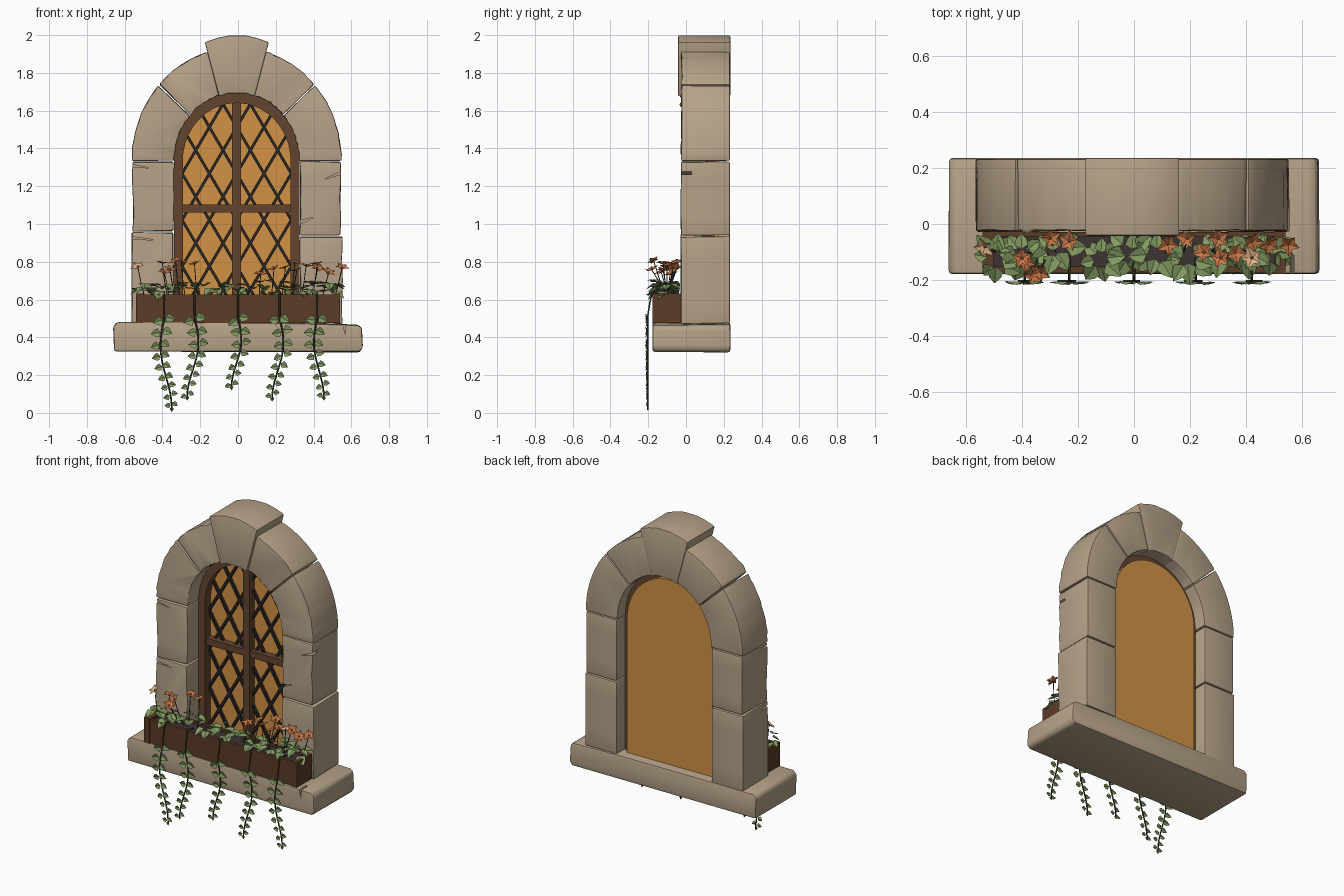
import bpy, bmesh, math, random
from mathutils import Matrix, Vector

if "Cube" in bpy.data.objects:
    bpy.data.objects.remove(bpy.data.objects["Cube"])
random.seed(4)
R = random.uniform


def mat(name, *c):
    m = bpy.data.materials.new(name)
    m.diffuse_color = (*c, 1)
    m.use_nodes = True
    m.node_tree.nodes["Principled BSDF"].inputs["Base Color"].default_value = m.diffuse_color
    return m


STONE = mat("stone", .47, .365, .25)
WOOD = mat("frame_wood", .125, .06, .028)
BOXWOOD = mat("box_wood", .105, .045, .02)
GLASS = mat("amber_glass", .64, .29, .062)
LEAD = mat("lead", .022, .018, .016)
SOIL = mat("soil", .045, .033, .032)
LEAF = mat("leaf_green", .22, .32, .12)
STEM = mat("stem_green", .05, .06, .03)
ORANGE = mat("orange_petal", .6, .19, .065)
PALE = mat("pale_petal", .75, .45, .25)


def finish(name, bm, *mats, smooth=None):
    me = bpy.data.meshes.new(name)
    bm.to_mesh(me)
    bm.free()
    for m in mats:
        me.materials.append(m)
    if smooth:
        me.shade_smooth()
        me.set_sharp_from_angle(angle=math.radians(smooth))
    ob = bpy.data.objects.new(name, me)
    bpy.context.collection.objects.link(ob)
    return ob


def prism(name, pts, y0, y1, m, bevel=0.0, jitter=0.0, smooth=None):
    """Extrude an xz outline from y0 (front) to y1 (back)."""
    bm = bmesh.new()
    f = [bm.verts.new((x + R(-jitter, jitter), y0 + R(-jitter, jitter) * .6, z + R(-jitter, jitter)))
         for x, z in pts]
    b = [bm.verts.new((x, y1, z)) for x, z in pts]
    n = len(pts)
    bm.faces.new(f)
    bm.faces.new(b[::-1])
    for i in range(n):
        bm.faces.new((f[i], b[i], b[(i + 1) % n], f[(i + 1) % n]))
    bmesh.ops.recalc_face_normals(bm, faces=bm.faces)
    if bevel:
        es = [e for e in bm.edges if e.calc_face_angle(0) > .6]
        bmesh.ops.bevel(bm, geom=es, offset=bevel, segments=2, profile=.6, affect='EDGES')
    return finish(name, bm, m, smooth=smooth)


def rect(x0, x1, z0, z1):
    return [(x0, z0), (x1, z0), (x1, z1), (x0, z1)]


CX, SPRING, SILL = -.007, 1.335, .475


def arc(a, b, t0, t1, n=12):
    return [(CX + a * math.cos(math.radians(t0 + (t1 - t0) * i / n)),
             SPRING + b * math.sin(math.radians(t0 + (t1 - t0) * i / n))) for i in range(n + 1)]


def tube(name, pts, r, m):
    cu = bpy.data.curves.new(name, 'CURVE')
    cu.dimensions = '3D'
    cu.bevel_depth, cu.bevel_resolution = r, 1
    s = cu.splines.new('POLY')
    s.points.add(len(pts) - 1)
    for p, q in zip(s.points, pts):
        p.co = (*q, 1)
    cu.materials.append(m)
    ob = bpy.data.objects.new(name, cu)
    bpy.context.collection.objects.link(ob)


# Stone jambs and arch blocks
blocks = {}
for side, name in ((-1, "left"), (1, "right")):
    mid = .955 if side < 0 else .935
    for lvl, (z0, z1) in (("lower", (SILL, mid)), ("upper", (mid + .006, SPRING - .004))):
        xo = CX + side * (.558 if lvl == "lower" else .55)
        xi = CX + side * .335
        zs = [z0 + (z1 - z0) * i / 4 for i in range(5)]
        pts = [(xi, z) for z in zs] + [(xo, z) for z in zs[::-1]]
        k = f"{name}_jamb_{lvl}"
        blocks[k] = prism(k, pts, -.026, .232, STONE, .009, .005, 40)
    for i, (t0, t1) in enumerate(((0, 41.5), (42.3, 74))):
        if side < 0:
            t0, t1 = 180 - t0, 180 - t1
        k = f"{name}_arch_{i + 1}"
        blocks[k] = prism(k, arc(.555, .6, t0, t1) + arc(.33, .36, t1, t0), -.024, .232,
                          STONE, .009, .003, 40)
key = [(-.176, 1.962), (-.11, 1.985), (-.05, 1.997), (.04, 1.998), (.1, 1.985), (.163, 1.962),
       (.088, 1.675), (.04, 1.692), (-.05, 1.692), (-.1, 1.675)]
prism("keystone", key, -.042, .235, STONE, .009, 0, 40)

# Sill slab with worn, slightly skewed ends
sill = [(-.655, .325), (.645, .32), (.66, .345), (.655, .45), (.635, .468), (.3, .476),
        (-.3, .48), (-.64, .48), (-.66, .46)]
blocks["sill"] = prism("sill", sill, -.178, .235, STONE, .014, .003, 40)

# Chipped cracks cut into the stones
for k, tip, a, b in (("right_jamb_upper", (.45, 1.235), (.57, 1.27), (.57, 1.288)),
                     ("right_jamb_upper", (.40, 1.035), (.31, .99), (.31, 1.015)),
                     ("left_jamb_upper", (-.46, 1.295), (-.58, 1.305), (-.58, 1.32)),
                     ("left_jamb_lower", (-.44, .915), (-.58, .92), (-.58, .935)),
                     ("sill", (.57, .41), (.55, .49), (.57, .49))):
    front = -.2 if k == "sill" else -.06
    c = prism("crack_cutter", [tip, a, b], front, front + .09, STONE)
    c.hide_render = True
    c.hide_viewport = False
    c.display_type = 'WIRE'
    mod = blocks[k].modifiers.new("crack", 'BOOLEAN')
    mod.operation, mod.object = 'DIFFERENCE', c

# Window frame, pane, mullion and transom
FY0, FY1 = .085, .15
outer = [(CX + .333, SILL)] + arc(.333, .36, 0, 180, 32) + [(CX - .333, SILL)]
inner = [(CX - .285, SILL)] + arc(.285, .305, 180, 0, 32) + [(CX + .285, SILL)]
prism("window_frame", outer + inner, FY0, FY1, WOOD, smooth=35)
pane = [(CX + .3, SILL)] + arc(.3, .32, 0, 180, 32) + [(CX - .3, SILL)]
prism("glass_pane", pane, .14, .175, GLASS, smooth=35)
prism("mullion", rect(CX - .024, CX + .024, SILL, SPRING + .32), FY0 + .008, FY1, WOOD)
prism("transom", rect(CX - .3, CX + .3, 1.06, 1.102), FY0 + .012, FY1, WOOD)
prism("bottom_rail", rect(CX - .3, CX + .3, SILL, SILL + .05), FY0 + .004, FY1, WOOD)


def inside(x, z):
    d = abs(x)
    return d < .288 and SILL < z and (z < SPRING or (d / .288) ** 2 + ((z - SPRING) / .308) ** 2 < 1)


# Diagonal lead lattice clipped to the pane
bm = bmesh.new()
SLOPE, STEP, W = 1.7, .1445, .0075
for s in (-1, 1):
    for i in range(-9, 10):
        zs = [.48 + .004 * j for j in range(295)]
        zs = [z for z in zs if inside((i + .5) * STEP + s * (z - 1.39) / SLOPE, z)]
        if len(zs) < 6:
            continue
        a, b = [Vector((CX + (i + .5) * STEP + s * (z - 1.39) / SLOPE, .132, z)) for z in (zs[0], zs[-1])]
        d = b - a
        rot = Matrix.Rotation(math.atan2(d.x, d.z), 4, 'Y')
        M = Matrix.Translation((a + b) / 2) @ rot @ Matrix.Diagonal((2 * W, .018, d.length, 1))
        bmesh.ops.create_cube(bm, size=1, matrix=M)
finish("lead_lattice", bm, LEAD)

# Planter box and soil
prism("planter_front", rect(-.505, .505, SILL, .628), -.172, -.152, BOXWOOD)
prism("planter_back", rect(-.505, .505, SILL, .628), -.045, -.028, BOXWOOD)
prism("planter_soil", rect(-.505, .505, SILL, .615), -.153, -.044, SOIL)
for s, n in ((-1, "left"), (1, "right")):
    prism(f"planter_end_{n}", rect(*sorted((s * .5, s * .54)), SILL, .632), -.178, -.026, BOXWOOD)


def leaf(bm, M, size, width=.42, mi=0):
    """Leaf folded along its midrib: grows along local +y, faces +z."""
    mk = lambda x, y: bm.verts.new(M @ Vector((x * size, y * size, .35 * abs(x) * size)))
    base, tip = mk(0, 0), mk(0, 1)
    for s in (-1, 1):
        loop = [base, mk(s * width, .22), mk(s * width * .75, .6), tip]
        bm.faces.new(loop if s > 0 else loop[::-1]).material_index = mi


def pose(p, yaw, tilt):
    return Matrix.Translation(p) @ Matrix.Rotation(yaw, 4, 'Z') @ Matrix.Rotation(tilt, 4, 'X')


# Leafy tufts along the planter
bm = bmesh.new()
tufts = [-.49, -.40, -.28, -.12, -.01, .08, .19, .31, .41, .49]
for x in tufts:
    c = Vector((x, -.105 + R(-.02, .02), .635))
    for j in range(8):
        yaw = j * math.tau / 8 + R(-.3, .3)
        out = Vector((-math.sin(yaw), math.cos(yaw), 0))
        p = c + out * R(.015, .04) + Vector((0, 0, R(.0, .06)))
        size = R(.055, .08)
        if p.y + out.y * size > -.03:
            p.y = -.03 - out.y * size
        leaf(bm, pose(p, yaw, R(-.75, .15)), size)
finish("planter_leaves", bm, LEAF)

# Flowers on thin stems
bm = bmesh.new()
flowers = [(-.53, -.08, .77, 1), (-.39, -.13, .74, 0), (-.36, -.18, .755, 0), (-.40, -.12, .79, 0),
           (-.30, -.05, .795, 0), (-.33, -.17, .80, 0), (-.23, -.06, .785, 0), (.12, -.07, .73, 0),
           (.19, -.05, .76, 0), (.25, -.10, .765, 0), (.30, -.05, .79, 0), (.31, -.12, .75, 0),
           (.36, -.10, .775, 0), (.42, -.12, .785, 1), (.42, -.06, .76, 0), (.48, -.07, .74, 0),
           (.55, -.07, .765, 0)]
for x, y, z, mi in flowers:
    face = Matrix.Rotation(R(-.1, .6), 4, 'X') @ Matrix.Rotation(R(-.4, .4), 4, 'Y')
    turn = R(0, 6)
    for j in range(5):
        M = Matrix.Translation((x, y, z)) @ face @ pose((0, 0, 0), turn + j * math.tau / 5, .3)
        leaf(bm, M, R(.036, .046), .36, mi)
    bmesh.ops.create_icosphere(bm, subdivisions=1, radius=.007, matrix=Matrix.Translation((x, y, z + .005)))
    tube("flower_stem", [(x * .93, -.1, .61), (x * .97, (y - .1) / 2, .69), (x, y, z)], .0025, STEM)
finish("flowers", bm, ORANGE, PALE)

# Hanging vines: a swaying stem with paired leaves shrinking downward
bm = bmesh.new()
for x, end, sway in ((-.39, .005, .025), (-.23, .065, -.025), (0, .12, -.022), (.22, .06, -.025), (.42, .065, .022)):
    drift = sway * .6

    def at(z):
        t = max(0, (.5 - z) / (.5 - end))
        return Vector((x - sway * math.sin(t * 5) + drift * t, -.203, z))
    n = 18
    pts = [(x, -.12, .625), (x, -.178, .64), (x, -.192, .58)]
    pts += [tuple(at(.51 + (end + .01 - .51) * i / n)) for i in range(n + 1)]
    tube("vine_stem", pts, .0045, STEM)
    z, k = .5, 0
    while z > end + .02:
        t = (.5 - z) / (.5 - end)
        for s in (-1, 1):
            a = -s * math.radians(R(85, 125))
            M = (Matrix.Translation(at(z + s * .008) + Vector((s * .006, -.003, 0)))
                 @ Matrix.Rotation(math.pi / 2 + R(-.15, .15), 4, 'X') @ Matrix.Rotation(a, 4, 'Z'))
            leaf(bm, M, .056 - .026 * t, .45)
        z -= .066 - .022 * t
    M = Matrix.Translation(at(end + .025)) @ Matrix.Rotation(math.pi / 2, 4, 'X') @ Matrix.Rotation(math.pi, 4, 'Z')
    leaf(bm, M, .025)
finish("vine_leaves", bm, LEAF)
